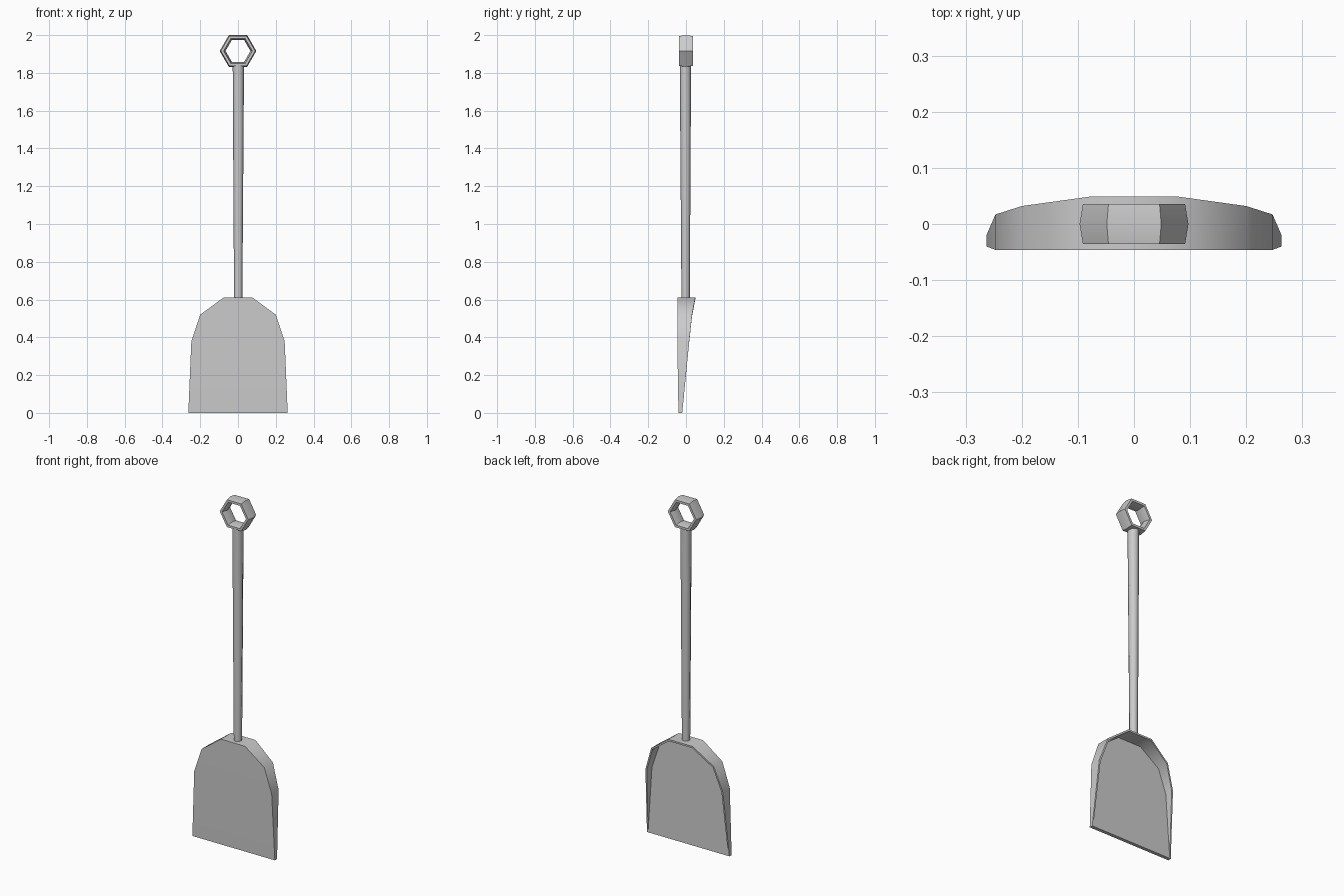
import bpy, bmesh, math

if "Cube" in bpy.data.objects:
    bpy.data.objects.remove(bpy.data.objects["Cube"])


def finish(name, bm, angle):
    bmesh.ops.remove_doubles(bm, verts=bm.verts, dist=1e-5)
    bmesh.ops.recalc_face_normals(bm, faces=bm.faces)
    mesh = bpy.data.meshes.new(name)
    bm.to_mesh(mesh)
    bm.free()
    ob = bpy.data.objects.new(name, mesh)
    bpy.context.collection.objects.link(ob)
    bpy.ops.object.select_all(action='DESELECT')
    ob.select_set(True)
    bpy.context.view_layer.objects.active = ob
    bpy.ops.object.shade_smooth_by_angle(angle=math.radians(angle))
    return ob


def mirrored(half):
    return half + [(-x, y, z) for x, y, z in reversed(half)]


# Scoop blade: front plate with a thin wall that deepens toward the top
outer = [(0.263, 0.0), (0.247, 0.38), (0.20, 0.52), (0.077, 0.61)]
inner = [(0.256, 0.0), (0.238, 0.377), (0.193, 0.513), (0.074, 0.600)]
front_y = [-0.04, -0.046, -0.046, -0.046]
rim_y = [-0.02, 0.017, 0.032, 0.049]
floor_y = [-0.02, -0.03, -0.034, -0.036]

bm = bmesh.new()
front, rim, lip, floor = [
    [bm.verts.new(p) for p in mirrored([(x, y, z) for (x, z), y in zip(o, ys)])]
    for o, ys in ((outer, front_y), (outer, rim_y), (inner, rim_y), (inner, floor_y))]
for a, b in ((front, rim), (rim, lip), (lip, floor)):
    for i in range(7):
        bm.faces.new((a[i], a[i + 1], b[i + 1], b[i]))
for loop in (front, floor):
    for i in range(3):
        bm.faces.new((loop[i], loop[i + 1], loop[6 - i], loop[7 - i]))
bm.faces.new((front[0], rim[0], lip[0], lip[7], rim[7], front[7]))
bmesh.ops.dissolve_degenerate(bm, edges=bm.edges, dist=1e-5)
finish("scoop_blade", bm, 40)

# Shaft: tapered tube leaning very slightly
bm = bmesh.new()
sides = 8
rings = []
for cx, cy, z, r in ((0.001, -0.002, 0.603, 0.022), (0.002, -0.003, 1.845, 0.03)):
    rings.append([bm.verts.new((cx + r * math.cos(math.tau * i / sides),
                                cy + r * math.sin(math.tau * i / sides), z))
                  for i in range(sides)])
for i in range(sides):
    j = (i + 1) % sides
    bm.faces.new((rings[0][i], rings[0][j], rings[1][j], rings[1][i]))
for ring in rings:
    bm.faces.new(ring)
finish("shaft", bm, 50)

# Grip: six-sided ring with a six-sided cross-section
section = [(0.097, 0.0), (0.091, 0.036), (0.076, 0.036),
           (0.066, 0.0), (0.076, -0.036), (0.091, -0.036)]
bm = bmesh.new()
loops = []
for k in range(6):
    a = math.tau * k / 6
    loops.append([bm.verts.new((r * math.cos(a), y, 1.916 + r * math.sin(a)))
                  for r, y in section])
for k in range(6):
    a, b = loops[k], loops[(k + 1) % 6]
    for i in range(6):
        j = (i + 1) % 6
        bm.faces.new((a[i], a[j], b[j], b[i]))
finish("grip_ring", bm, 50)
